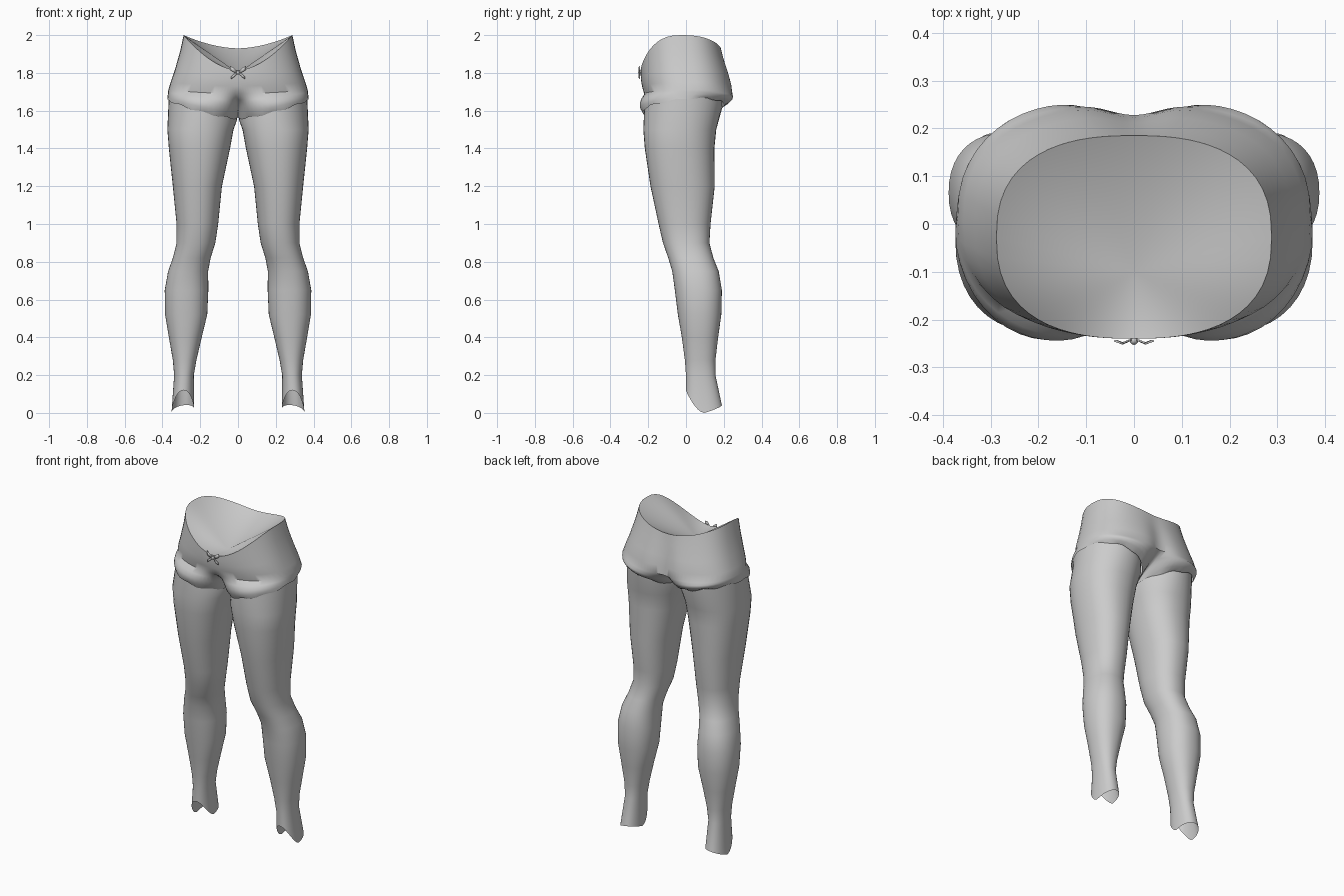
import bpy, bmesh, math
from math import sin, cos, pi

cube = bpy.data.objects.get("Cube")
if cube:
    bpy.data.objects.remove(cube, do_unlink=True)

N = 40  # segments around one leg


def power(v, p):
    return math.copysign(abs(v) ** p, v)


def make(name, rows, faces=None, closed=False):
    """Loft rows of points into a half model and mirror it across x."""
    bm = bmesh.new()
    grid = [[bm.verts.new(p) for p in row] for row in rows]
    for a, b in zip(grid, grid[1:]):
        count = len(a)
        for i in range(count if closed else count - 1):
            j = (i + 1) % count
            quad = [a[i], a[j], b[j % len(b)], b[i % len(b)]]
            bm.faces.new(list(dict.fromkeys(quad)))
    for f in faces or []:
        bm.faces.new([grid[0][i] for i in f])
    bmesh.ops.recalc_face_normals(bm, faces=bm.faces)
    mesh = bpy.data.meshes.new(name)
    bm.to_mesh(mesh)
    bm.free()
    obj = bpy.data.objects.new(name, mesh)
    bpy.context.collection.objects.link(obj)
    mirror = obj.modifiers.new("Mirror", "MIRROR")
    mirror.use_clip = True
    mirror.merge_threshold = 0.002
    bpy.ops.object.select_all(action="DESELECT")
    obj.select_set(True)
    bpy.context.view_layer.objects.active = obj
    bpy.ops.object.shade_smooth_by_angle(angle=math.radians(50))
    return obj


def hem_point(q, scale=1.0, lift=0.0, wave=0.005):
    """Leg opening, from the crotch round the front, outside and back."""
    f = 2 * pi * q
    z = 1.612 - 0.05 * cos(f) - 0.02 * sin(f) + wave * sin(9 * f)
    return (0.187 - 0.187 * scale * cos(f), -0.015 - 0.215 * scale * sin(f), z + lift)


def torso_point(q, a, yf, yb, zf, zs, zb):
    """Half ring round the hips, from front centre to back centre."""
    t = pi * q - 0.38 * sin(2 * pi * q)
    u = max(sin(t), 0) ** 0.8
    mid, half = (yf + yb) / 2, (yb - yf) / 2
    y = mid - half * power(cos(t), 0.8)
    end = zf if q < 0.5 else zb
    if q > 0.5:  # cleft at the back
        y -= 0.025 * math.exp(-(u / 0.2) ** 2) * max(0, min(1, (1.93 - zb) / 0.2))
    return (a * u if 0 < q < 1 else 0, y, end + (zs - end) * u ** 1.8)


# Shorts: half width, front y, back y, then front, side and back heights
HIPS = [
    (0.288, -0.240, 0.185, 1.815, 2.00, 1.93),
    (0.305, -0.240, 0.203, 1.79, 1.92, 1.87),
    (0.333, -0.238, 0.228, 1.76, 1.82, 1.80),
    (0.357, -0.233, 0.246, 1.73, 1.75, 1.74),
    (0.369, -0.222, 0.253, 1.69, 1.71, 1.69),
]
qs = [i / N for i in range(N + 1)]
rows = [[torso_point(q, *ring) for q in qs] for ring in HIPS]
for w in (0.25, 0.5, 0.75):
    row = []
    for q, top in zip(qs, rows[len(HIPS) - 1]):
        low = hem_point(q, wave=0)
        p = [a + (b - a) * w for a, b in zip(top, low)]
        p[1] -= 0.1 * w * (1 - w) * sin(2 * pi * q)
        row.append(p)
    rows.append(row)
rows.append([hem_point(q) for q in qs])
make("shorts", rows)

# Closed surface just inside the waistband
make("waist_lining", [rows[0], [(0, -0.1, 1.80)]])

# Legs: height, inner x, outer x, front y, back y
LEG = [
    (1.50, 0.024, 0.374, -0.226, 0.160),
    (1.40, 0.042, 0.366, -0.218, 0.150),
    (1.20, 0.085, 0.345, -0.188, 0.152),
    (1.00, 0.105, 0.325, -0.145, 0.130),
    (0.90, 0.120, 0.325, -0.122, 0.124),
    (0.82, 0.145, 0.345, -0.094, 0.145),
    (0.75, 0.158, 0.370, -0.073, 0.173),
    (0.65, 0.157, 0.388, -0.059, 0.190),
    (0.52, 0.163, 0.386, -0.043, 0.187),
    (0.40, 0.192, 0.366, -0.022, 0.170),
    (0.28, 0.220, 0.345, -0.006, 0.156),
    (0.20, 0.234, 0.338, 0.000, 0.156),
]


def leg_ring(z, xi, xo, yf, yb):
    ring = []
    for i in range(N):
        f = 2 * pi * i / N
        ring.append(((xi + xo) / 2 - (xo - xi) / 2 * power(cos(f), 0.9),
                     (yf + yb) / 2 - (yb - yf) / 2 * power(sin(f), 0.9), z))
    return ring


leg_rows = [[hem_point(i / N, 0.965, lift, 0) for i in range(N)] for lift in (0.03, -0.015)]
leg_rows += [leg_ring(*r) for r in LEG]
# Open ankle edge, arched at the front
ankle = []
for i, (x, y, z) in enumerate(leg_ring(0, 0.232, 0.352, 0.0, 0.19)):
    f = 2 * pi * i / N
    s = sin(f)
    z = 0.01 + 0.01 * cos(f) + 0.11 * max(s, 0) ** 1.5 + 0.03 * max(-s, 0)
    ankle.append((x, y, z))
leg_rows.append(ankle)
make("legs", leg_rows, closed=True)

# Bow on the waistband: a loop and a tail on each side, and a knot
for name, tip_x, tip_z, wide in (("bow_loop", 0.042, 1.828, 0.012),
                                 ("bow_tail", 0.038, 1.775, 0.008)):
    ribbon = [[(0.002, -0.243, 1.797), (0.002, -0.243, 1.805)],
              [(tip_x * 0.6, -0.252, 1.8 + (tip_z - 1.8) * 0.6 - wide),
               (tip_x * 0.6, -0.252, 1.8 + (tip_z - 1.8) * 0.6 + wide)],
              [(tip_x, -0.246, tip_z - wide), (tip_x, -0.246, tip_z + wide * 0.6)]]
    obj = make(name, ribbon)
    solid = obj.modifiers.new("Thickness", "SOLIDIFY")
    solid.thickness = 0.004

bpy.ops.mesh.primitive_uv_sphere_add(segments=10, ring_count=6, radius=0.009,
                                     location=(0, -0.244, 1.801))
bpy.context.object.name = "bow_knot"
bpy.ops.object.shade_smooth()
